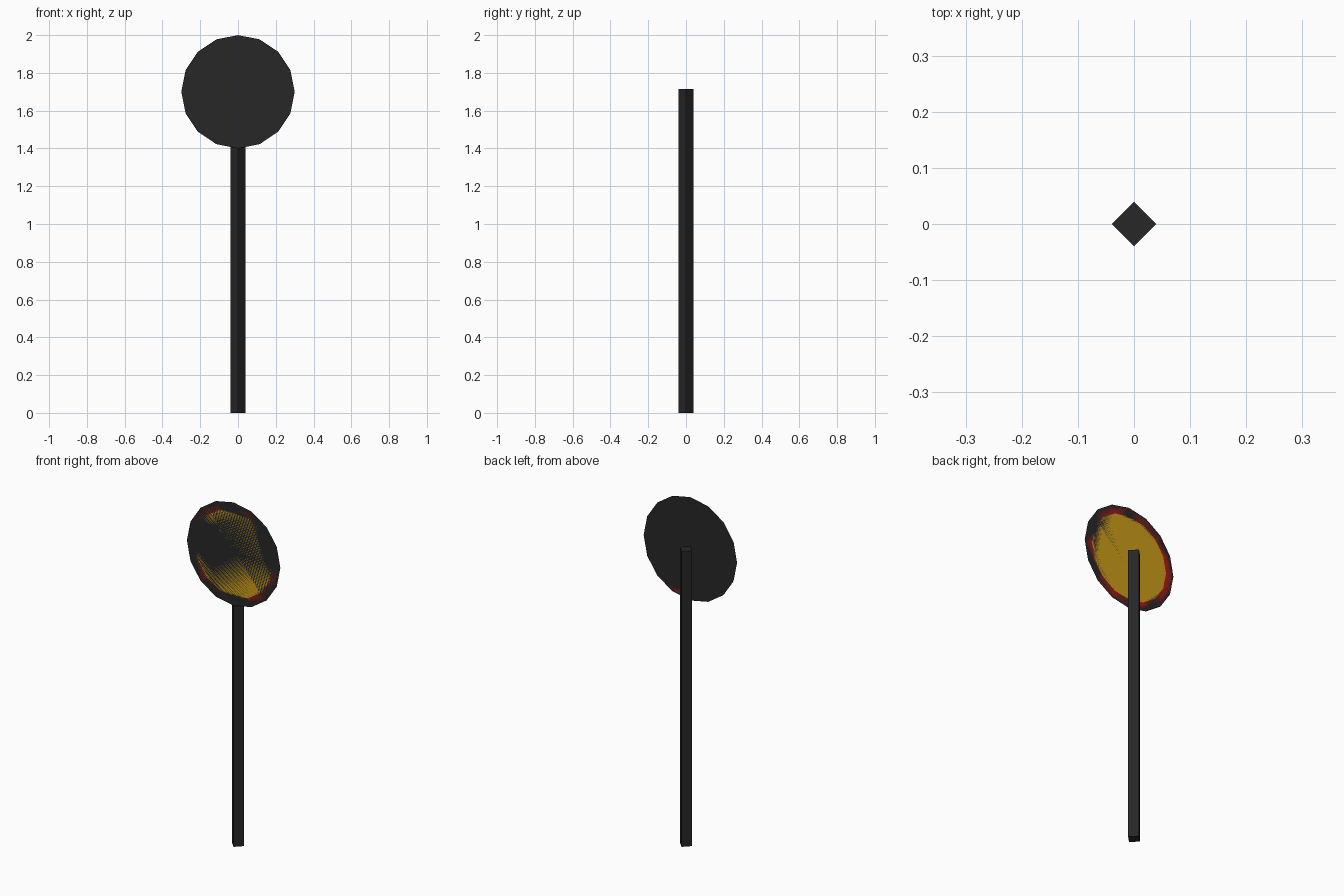
import bpy, bmesh
from math import sin, cos, tau

if "Cube" in bpy.data.objects:
    bpy.data.objects.remove(bpy.data.objects["Cube"])

SIDES, CENTRE_Z, FACE_Y = 16, 1.70, -0.04


def material(name, rgb):
    m = bpy.data.materials.new(name)
    m.diffuse_color = (*rgb, 1)
    m.use_nodes = True
    m.node_tree.nodes["Principled BSDF"].inputs["Base Color"].default_value = m.diffuse_color
    return m


dark = material("dark", (0.02, 0.02, 0.02))
amber = material("amber", (0.60, 0.33, 0.01))
red = material("red", (0.40, 0.01, 0.01))


def make_object(name, bm, mat):
    mesh = bpy.data.meshes.new(name)
    bm.to_mesh(mesh)
    bm.free()
    mesh.materials.append(mat)
    ob = bpy.data.objects.new(name, mesh)
    bpy.context.collection.objects.link(ob)
    return ob


def ring(bm, radius):
    # anticlockwise seen from the front (-y)
    return [bm.verts.new((radius * cos(tau * i / SIDES), FACE_Y,
                          CENTRE_Z + radius * sin(tau * i / SIDES)))
            for i in range(SIDES)]


def disc(name, radius, mat, facing_back=False):
    bm = bmesh.new()
    verts = ring(bm, radius)
    bm.faces.new(verts[::-1] if facing_back else verts)
    return make_object(name, bm, mat)


# Four-sided post, set corner-on to the front
bm = bmesh.new()
bmesh.ops.create_cone(bm, cap_ends=True, segments=4,
                      radius1=0.04, radius2=0.04, depth=1.715)
bmesh.ops.translate(bm, verts=bm.verts, vec=(0, 0, 1.715 / 2))
make_object("post", bm, dark)

# Paper-thin round sign: dark back and coloured front share one plane
disc("sign_back", 0.30, dark, facing_back=True)
disc("sign_face", 0.25, amber)

# Coloured border around the face
bm = bmesh.new()
inner, outer = ring(bm, 0.25), ring(bm, 0.30)
for i in range(SIDES):
    j = (i + 1) % SIDES
    bm.faces.new((inner[i], outer[i], outer[j], inner[j]))
make_object("sign_border", bm, red)
